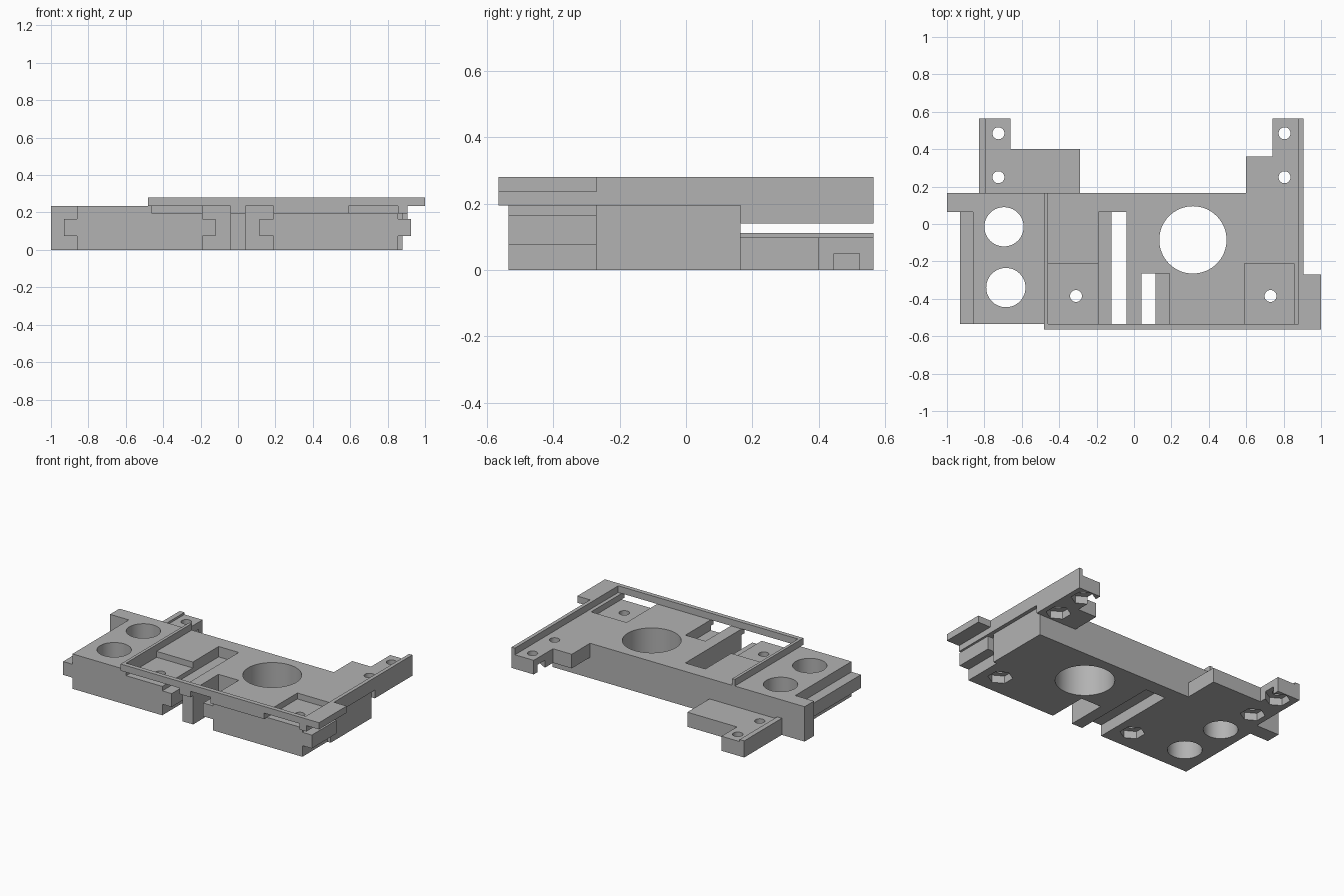
import bpy, bmesh, math

cube = bpy.data.objects.get("Cube")
if cube:
    bpy.data.objects.remove(cube, do_unlink=True)

GREY = (0.45, 0.45, 0.45, 1)
mat = bpy.data.materials.new("plain grey")
mat.use_nodes = True
mat.diffuse_color = GREY
mat.node_tree.nodes["Principled BSDF"].inputs["Base Color"].default_value = GREY


def plate(name, outline, z0, z1):
    """Extrude a flat outline from z0 up to z1."""
    bm = bmesh.new()
    face = bm.faces.new([bm.verts.new((x, y, z0)) for x, y in outline])
    top = bmesh.ops.extrude_face_region(bm, geom=[face])
    verts = [v for v in top["geom"] if isinstance(v, bmesh.types.BMVert)]
    bmesh.ops.translate(bm, verts=verts, vec=(0, 0, z1 - z0))
    bmesh.ops.recalc_face_normals(bm, faces=bm.faces)
    mesh = bpy.data.meshes.new(name)
    bm.to_mesh(mesh)
    bm.free()
    mesh.materials.append(mat)
    ob = bpy.data.objects.new(name, mesh)
    bpy.context.collection.objects.link(ob)
    return ob


def box(name, x0, x1, y0, y1, z0, z1):
    return plate(name, [(x0, y0), (x1, y0), (x1, y1), (x0, y1)], z0, z1)


def prism(name, x, y, r, z0, z1, sides=48):
    # first corner points along y, so a hexagon has flats facing x
    turn = [math.pi / 2 + math.tau * i / sides for i in range(sides)]
    return plate(name, [(x + r * math.cos(a), y + r * math.sin(a)) for a in turn], z0, z1)


def cut(ob, cutters):
    bpy.context.view_layer.objects.active = ob
    for c in cutters:
        c.hide_render = True
        mod = ob.modifiers.new("cut", "BOOLEAN")
        mod.operation = "DIFFERENCE"
        mod.solver = "EXACT"
        mod.object = c
        bpy.ops.object.modifier_apply(modifier=mod.name)
        bpy.data.objects.remove(c, do_unlink=True)


def bolt(x, y, base):
    """Bolt hole with a hexagonal nut recess underneath."""
    return [prism("bolt_cutter", x, y, 0.032, -0.1, 0.4, 32),
            prism("nut_cutter", x, y, 0.076, base - 0.05, base + 0.05, 6)]


DECK, FLOOR, TOP = 0.235, 0.195, 0.28
FRONT, BACK, END = -0.535, 0.165, 0.565

# Main body with side ear and two front slots
body = plate("main_body", [
    (-0.86, FRONT), (-0.19, FRONT), (-0.19, 0.065), (-0.04, 0.065),
    (-0.04, FRONT), (0.04, FRONT), (0.04, -0.265), (0.19, -0.265),
    (0.19, FRONT), (0.855, FRONT), (0.855, -0.27), (0.88, -0.27),
    (0.88, BACK), (-1, BACK), (-1, 0.065), (-0.86, 0.065)], 0, DECK)
cutters = [prism("round_cutter", x, y, r, -0.1, 0.4, 64)
           for x, y, r in ((-0.695, -0.015, 0.105), (-0.685, -0.34, 0.105), (0.315, -0.085, 0.18))]
cutters += [box("pocket_cutter", x0, x1, -0.6, -0.21, FLOOR, 0.4)
            for x0, x1 in ((-0.46, -0.185), (0.59, 0.855))]
cutters += bolt(-0.31, -0.385, 0) + bolt(0.73, -0.385, 0)
cut(body, cutters)

# Sliding rails on the sides and in the slots
for name, x0, x1, y1 in (("outer_right_rail", -0.93, -0.86, 0.065),
                         ("slot_right_rail", -0.19, -0.12, 0.065),
                         ("slot_left_rail", 0.115, 0.19, -0.265),
                         ("outer_left_rail", 0.855, 0.925, -0.27)):
    box(name, x0, x1, FRONT, y1, 0.075, 0.165)

# Low arm at the back right
low_arm = plate("low_arm", [(-0.83, BACK), (-0.29, BACK), (-0.29, 0.4),
                            (-0.66, 0.4), (-0.66, END), (-0.83, END)], 0, 0.098)
cut(low_arm, bolt(-0.725, 0.485, 0) + bolt(-0.725, 0.25, 0))
box("low_arm_lip", -0.83, -0.795, BACK, END, 0.098, 0.112)

# High arm at the back left
high_arm = plate("high_arm", [(0.6, BACK), (0.905, BACK), (0.905, END),
                              (0.74, END), (0.74, 0.36), (0.6, 0.36)], 0.14, DECK)
cut(high_arm, bolt(0.805, 0.485, 0.14) + bolt(0.805, 0.25, 0.14))

# Raised rim round the deck
box("right_rim", -0.48, -0.46, FRONT, BACK, DECK, TOP)
box("front_rim", -0.48, 0.905, -0.565, FRONT, DECK, TOP)
box("left_rim", 0.88, 0.905, FRONT, END, DECK, TOP)
box("left_rim_base", 0.855, 0.905, -0.565, BACK, FLOOR, DECK)
box("front_rim_lip", 0.19, 0.59, -0.565, FRONT, FLOOR, DECK)
box("front_divider_lip", -0.04, 0.04, -0.565, FRONT, FLOOR, DECK)
box("corner_tab", 0.905, 1.0, -0.565, -0.27, DECK, TOP)

# Smooth the round bores, keep other edges crisp
for ob in (body, low_arm, high_arm):
    bpy.ops.object.select_all(action="DESELECT")
    ob.select_set(True)
    bpy.context.view_layer.objects.active = ob
    bpy.ops.object.shade_smooth_by_angle(angle=math.radians(30))
